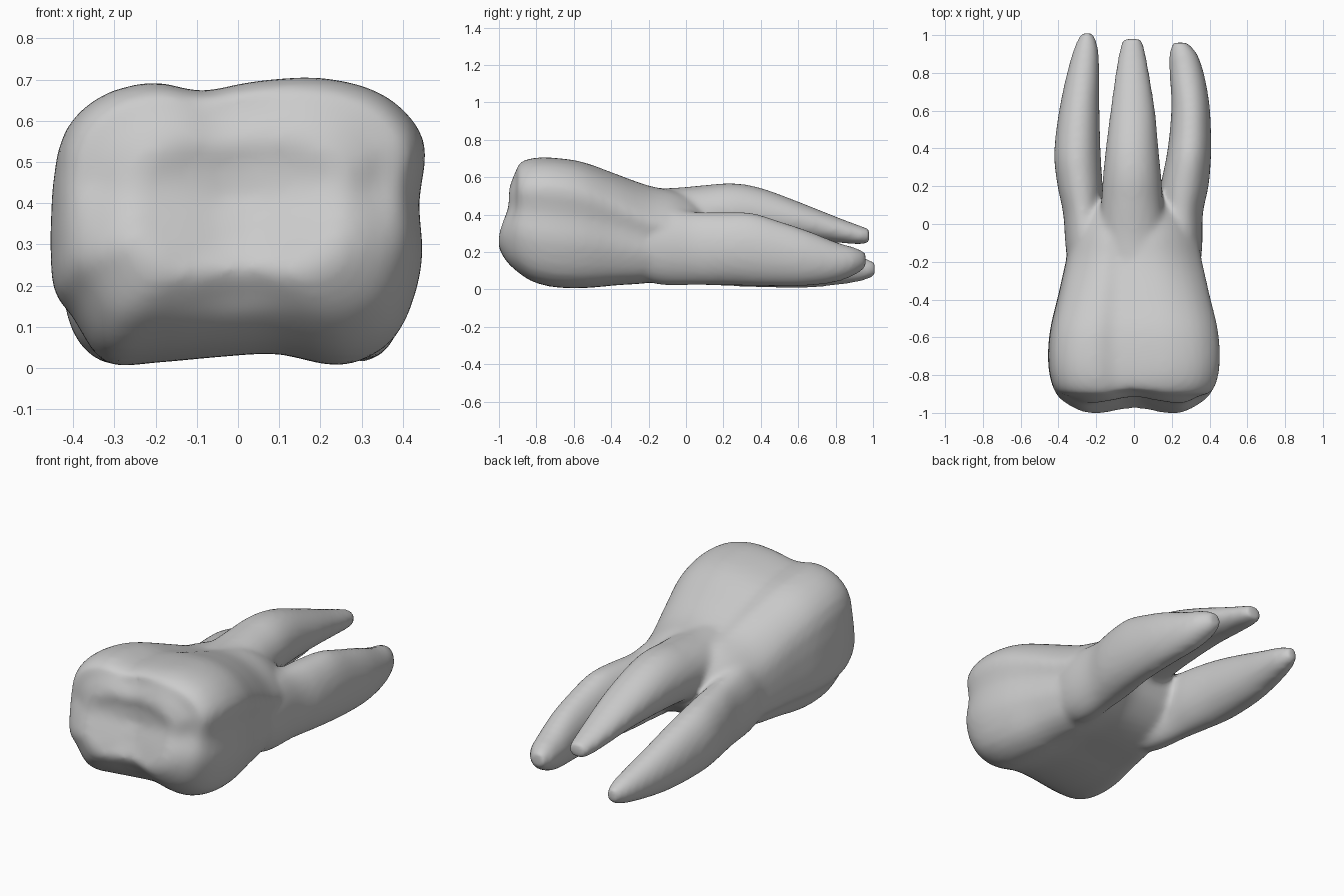
import bpy, bmesh, math
from mathutils import Vector

cube = bpy.data.objects.get("Cube")
if cube:
    bpy.data.objects.remove(cube)

enamel = bpy.data.materials.new("tooth_grey")
enamel.use_nodes = True
GREY = (0.6, 0.6, 0.6, 1)
enamel.diffuse_color = GREY
enamel.node_tree.nodes["Principled BSDF"].inputs["Base Color"].default_value = GREY


def spline(points, steps, closed=False):
    """Smooth curve through the points (Catmull-Rom)."""
    n, out = len(points), []
    for i in range(n if closed else n - 1):
        ids = [i - 1, i, i + 1, i + 2]
        a, b, c, d = [points[k % n if closed else min(max(k, 0), n - 1)] for k in ids]
        for s in range(steps):
            t = s / steps
            out.append(b + (c - a) * (t / 2) + (a - b * 2.5 + c * 2 - d / 2) * t ** 2
                       + (b * 1.5 - a / 2 - c * 1.5 + d / 2) * t ** 3)
    return out if closed else out + [points[-1]]


def loft(bm, rings):
    """Skin rings smoothly along the tooth and close both ends."""
    tracks = [spline(track, 4) for track in zip(*rings)]
    loops = [[bm.verts.new(p) for p in ring] for ring in zip(*tracks)]
    for a, b in zip(loops, loops[1:]):
        for i in range(len(a)):
            j = (i + 1) % len(a)
            bm.faces.new((a[i], a[j], b[j], b[i]))
    bm.faces.new(loops[0])
    bm.faces.new(loops[-1][::-1])


# Crown outline: across (-1..1), up (0..1)
OUTLINE = [(-1, .31), (-.97, .74), (-.78, .92), (-.47, .985), (-.2, .955), (.1, .99),
           (.47, 1), (.8, .935), (1, .78), (.97, .57), (.985, .35), (.85, .11),
           (.57, .01), (.22, .05), (-.1, .04), (-.45, .02), (-.72, .02), (-.89, .18)]
SMOOTH_OUTLINE = spline([Vector(p) for p in OUTLINE], 3, closed=True)


def crown_ring(y, half, bottom, top, drop):
    ring = []
    front = min(1, max(0, (-.88 - y) / .09))
    for u, v in SMOOTH_OUTLINE:
        x, z = u * half, bottom + (top - bottom) * v * (1 - drop * u * u)
        # Lower cusps stand further forward; shallow grooves cross between the cusps
        shift = min(.06, max(0, (z - .27) * .2))
        shift += .03 * math.exp(-(x / .12) ** 2) + .02 * math.exp(-((z - .44) / .08) ** 2)
        ring.append(Vector((x, y + shift * front, z)))
    return ring


def root_ring(y, x0, x1, z0, z1):
    ring = []
    for i in range(24):
        a = math.tau * i / 24
        ring.append(Vector(((x0 + x1 + math.cos(a) * (x1 - x0)) / 2, y,
                            (z0 + z1 + math.sin(a) * (z1 - z0)) / 2)))
    return ring


# y, half width, bottom, top, shoulder drop
CROWN = [(-.985, .06, .32, .42, 0), (-.995, .17, .26, .5, 0), (-1.005, .26, .22, .56, 0),
         (-.965, .345, .15, .645, 0), (-.91, .405, .095, .675, 0), (-.82, .44, .035, .7, 0),
         (-.7, .453, .005, .701, 0), (-.55, .44, 0, .68, .02), (-.38, .4, .015, .622, .07),
         (-.2, .36, .03, .56, .17), (-.05, .33, .065, .53, .25), (.06, .26, .14, .48, .28),
         (.12, .18, .23, .4, .2)]

# y, x from, x to, z from, z to
LEFT_ROOT = [(-.4, .12, .32, .1, .42), (-.15, .11, .36, .025, .44), (.05, .13, .365, .022, .415),
             (.2, .14, .395, .02, .415), (.35, .17, .408, .017, .41), (.5, .19, .408, .015, .365),
             (.65, .197, .398, .018, .315), (.8, .188, .37, .038, .255), (.9, .187, .335, .075, .225),
             (.96, .205, .285, .115, .2)]
RIGHT_ROOT = [(-.4, -.32, -.12, .1, .42), (-.15, -.36, -.11, .025, .44),
              (.05, -.375, -.16, .022, .405), (.2, -.405, -.165, .018, .39),
              (.35, -.423, -.175, .012, .37), (.5, -.412, -.18, .008, .33),
              (.65, -.388, -.183, .008, .28), (.8, -.355, -.183, .022, .225),
              (.93, -.318, -.19, .042, .18), (1.01, -.28, -.215, .07, .145)]
UPPER_ROOT = [(-.4, -.12, .12, .3, .55), (-.1, -.18, .17, .25, .542), (.1, -.175, .155, .25, .558),
              (.25, -.165, .145, .26, .568), (.4, -.15, .13, .265, .543), (.6, -.125, .112, .265, .47),
              (.8, -.098, .08, .25, .39), (.92, -.077, .058, .24, .345), (.98, -.06, .04, .245, .325)]

# Crown and three roots
bm = bmesh.new()
loft(bm, [crown_ring(*r) for r in CROWN])
for root in (LEFT_ROOT, RIGHT_ROOT, UPPER_ROOT):
    loft(bm, [root_ring(*r) for r in root])
bmesh.ops.recalc_face_normals(bm, faces=bm.faces)
mesh = bpy.data.meshes.new("tooth")
bm.to_mesh(mesh)
bm.free()
mesh.materials.append(enamel)
tooth = bpy.data.objects.new("molar_tooth", mesh)
bpy.context.collection.objects.link(tooth)

# Fuse everything into one soft skin
remesh = tooth.modifiers.new("fuse", 'REMESH')
remesh.mode = 'VOXEL'
remesh.voxel_size = .016
remesh.use_smooth_shade = True
soften = tooth.modifiers.new("soften", 'SMOOTH')
soften.factor = .5
soften.iterations = 10
